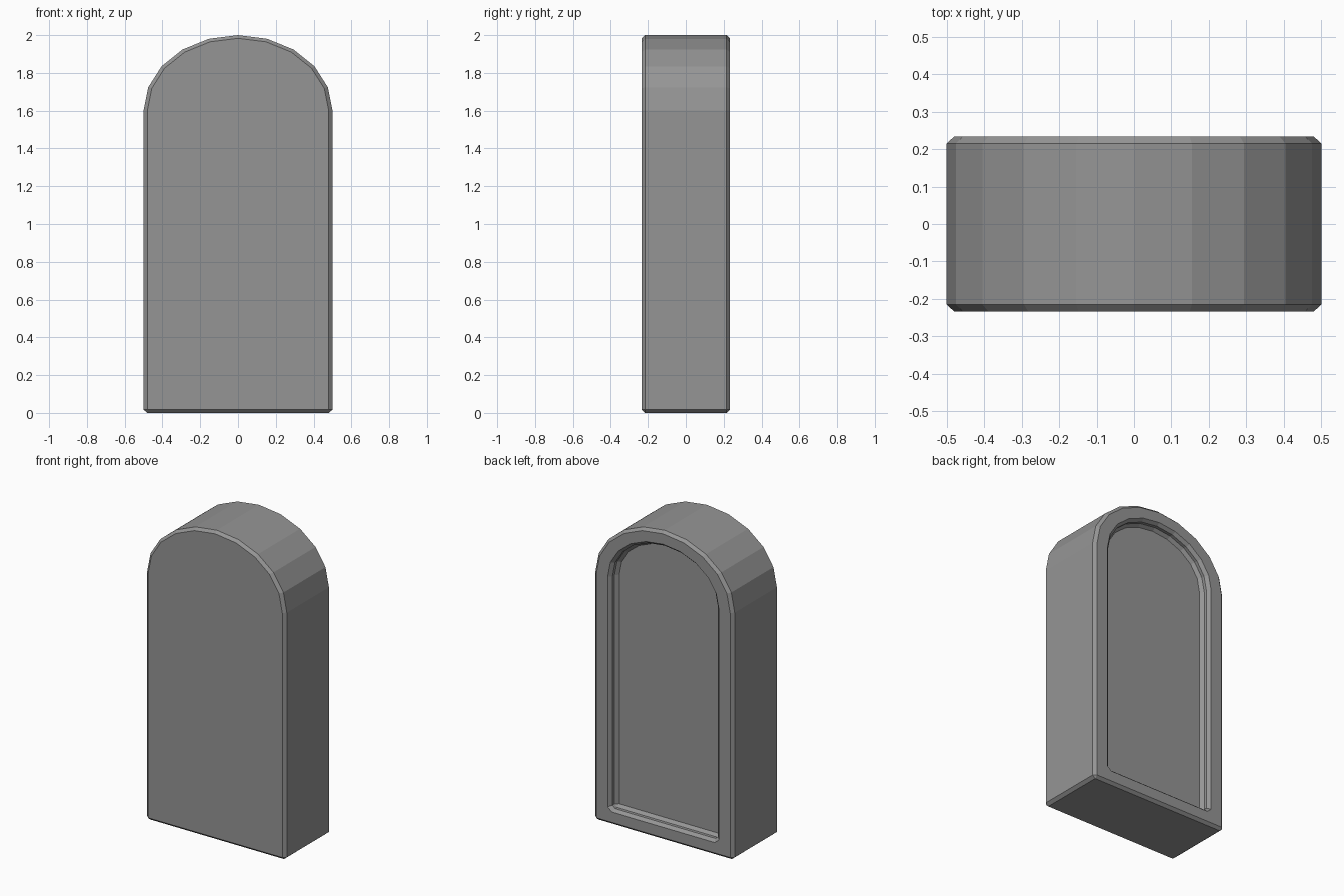
import bpy, bmesh, math

cube = bpy.data.objects.get("Cube")
if cube:
    bpy.data.objects.remove(cube, do_unlink=True)

HALF_WIDTH, SPRING, RISE, ARC_STEPS = 0.5, 1.6, 0.4, 10
Z_RATIO = 0.84  # bevels and rims are slightly thinner vertically

stone = bpy.data.materials.new("grey stone")
stone.use_nodes = True
colour = (0.3, 0.3, 0.3, 1)
stone.diffuse_color = colour
stone.node_tree.nodes["Principled BSDF"].inputs["Base Color"].default_value = colour


def arch_outline(inset, cut):
    """Arch with clipped bottom corners, shrunk by inset."""
    w, low, rise = HALF_WIDTH - inset, inset * Z_RATIO, RISE - inset * Z_RATIO
    points = [(-w, low + cut * Z_RATIO), (-w + cut, low),
              (w - cut, low), (w, low + cut * Z_RATIO)]
    for i in range(ARC_STEPS + 1):
        a = math.pi * i / ARC_STEPS
        points.append((w * math.cos(a), SPRING + rise * math.sin(a)))
    return points


# Rings from the front face, around the side, to the recessed back panel:
# inset, depth, corner cut
rings = [
    (0.02, -0.233, 0), (0, -0.215, 0.02),            # front bevel
    (0, 0.215, 0.02), (0.02, 0.233, 0),              # side wall, back bevel
    (0.10, 0.233, 0.03), (0.12, 0.213, 0.02),        # rim, recess bevel
    (0.12, 0.193, 0.02), (0.14, 0.173, 0),           # recess wall, floor bevel
]

bm = bmesh.new()
loops = [[bm.verts.new((x, y, z)) for x, z in arch_outline(inset, cut)]
         for inset, y, cut in rings]
for a, b in zip(loops, loops[1:]):
    for i in range(len(a)):
        j = (i + 1) % len(a)
        bm.faces.new((a[i], a[j], b[j], b[i]))
bm.faces.new(loops[0])
bm.faces.new(loops[-1])
bmesh.ops.remove_doubles(bm, verts=bm.verts, dist=0.0005)
bmesh.ops.recalc_face_normals(bm, faces=bm.faces)

mesh = bpy.data.meshes.new("arched_slab")
bm.to_mesh(mesh)
bm.free()
mesh.materials.append(stone)
slab = bpy.data.objects.new("arched_slab", mesh)
bpy.context.collection.objects.link(slab)
